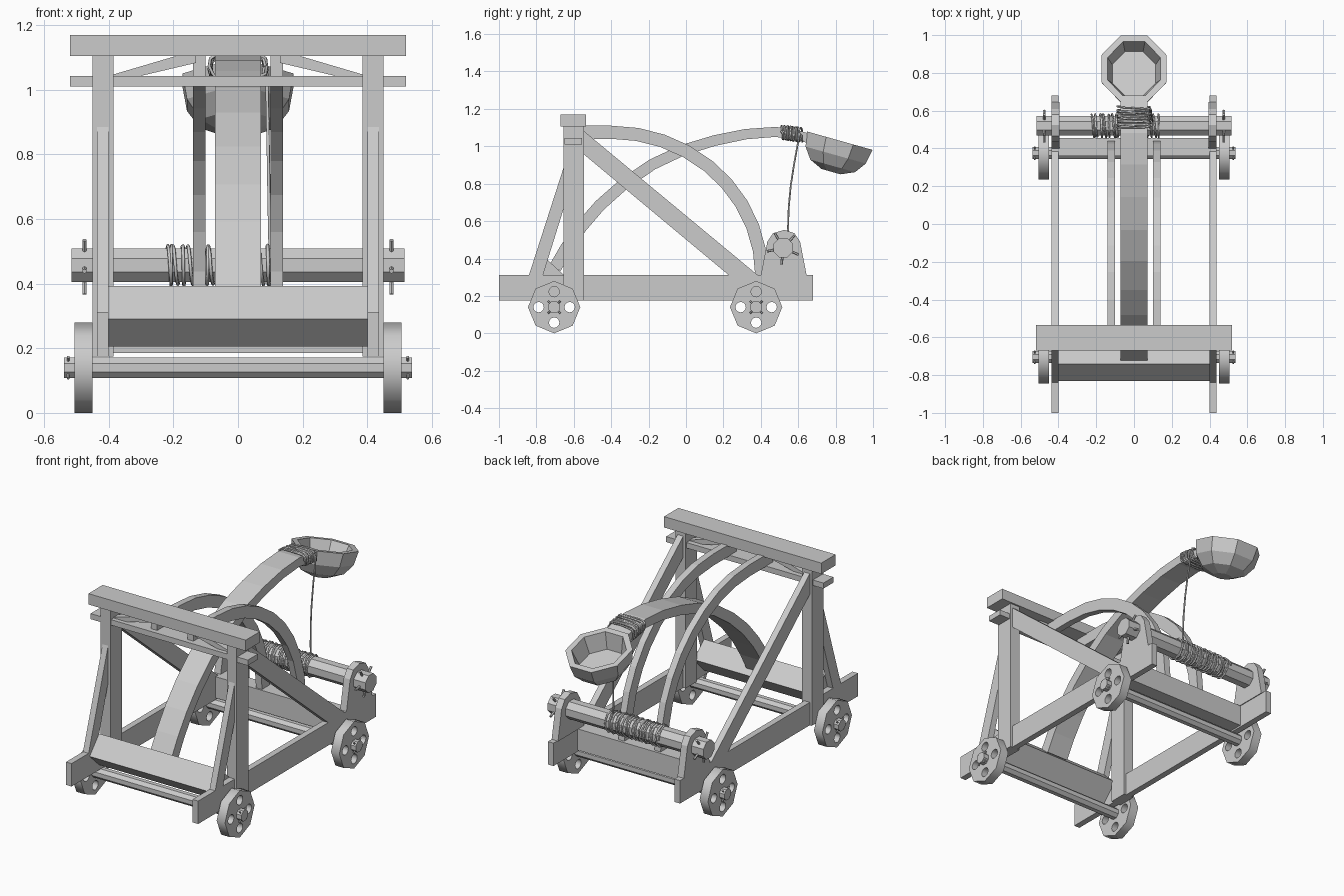
import bpy, bmesh, random
from math import sin, cos, pi, radians, copysign
from mathutils import Matrix, Vector

if "Cube" in bpy.data.objects:
    bpy.data.objects.remove(bpy.data.objects["Cube"])

random.seed(4)


def finish(name, bm):
    bmesh.ops.recalc_face_normals(bm, faces=bm.faces)
    me = bpy.data.meshes.new(name)
    bm.to_mesh(me)
    bm.free()
    ob = bpy.data.objects.new(name, me)
    bpy.context.collection.objects.link(ob)
    return ob


def prism(name, pts, a, b, axis='x'):
    """Extrude a profile: (y, z) points along x, or (x, z) points along y."""
    bm = bmesh.new()
    rings = []
    for t in (a, b):
        rings.append([bm.verts.new((t, u, v) if axis == 'x' else (u, t, v)) for u, v in pts])
    n = len(pts)
    bm.faces.new(rings[0])
    bm.faces.new(rings[1])
    for i in range(n):
        j = (i + 1) % n
        bm.faces.new((rings[0][i], rings[0][j], rings[1][j], rings[1][i]))
    return finish(name, bm)


def box(name, x0, x1, y0, y1, z0, z1):
    return prism(name, [(y0, z0), (y1, z0), (y1, z1), (y0, z1)], x0, x1)


def ring(n, r, y, z, turn=0.0):
    return [(y + r * cos(turn + 2 * pi * i / n), z + r * sin(turn + 2 * pi * i / n)) for i in range(n)]


def ribbon(name, outer, inner, x0, x1):
    """Bent plank between two (y, z) edge lines."""
    bm = bmesh.new()
    rows = [[bm.verts.new(c) for c in ((x0, *o), (x1, *o), (x1, *i), (x0, *i))]
            for o, i in zip(outer, inner)]
    for p, q in zip(rows, rows[1:]):
        for k in range(4):
            m = (k + 1) % 4
            bm.faces.new((p[k], p[m], q[m], q[k]))
    bm.faces.new(rows[0])
    bm.faces.new(rows[-1])
    return finish(name, bm)


def pegs(name, x, y, z, count, length, r, start):
    bm = bmesh.new()
    for i in range(count):
        rot = Matrix.Rotation(start + 2 * pi * i / count, 4, 'X')
        bmesh.ops.create_cone(bm, cap_ends=True, segments=6, radius1=r, radius2=r, depth=length,
                              matrix=Matrix.Translation((x, y, z)) @ rot @ Matrix.Translation((0, 0, length / 2)))
    return finish(name, bm)


def to_mesh(ob):
    bpy.context.collection.objects.link(ob)
    bpy.ops.object.select_all(action='DESELECT')
    ob.select_set(True)
    bpy.context.view_layer.objects.active = ob
    bpy.ops.object.convert(target='MESH')
    return bpy.context.object


def rope(name, pts, r=0.005):
    cu = bpy.data.curves.new(name, 'CURVE')
    cu.dimensions = '3D'
    cu.bevel_depth, cu.bevel_resolution, cu.use_fill_caps = r, 1, True
    sp = cu.splines.new('POLY')
    sp.points.add(len(pts) - 1)
    for p, c in zip(sp.points, pts):
        p.co = (*c, 1)
    to_mesh(bpy.data.objects.new(name, cu))


def wheel(name, x, y):
    cu = bpy.data.curves.new(name, 'CURVE')
    cu.dimensions, cu.fill_mode, cu.extrude = '2D', 'BOTH', 0.0275
    loops = [ring(8, 0.14, 0, 0)]
    loops += [ring(12, 0.028, 0.083 * cos(k * pi / 2), 0.083 * sin(k * pi / 2)) for k in range(4)]
    for loop in loops:
        sp = cu.splines.new('POLY')
        sp.points.add(len(loop) - 1)
        sp.use_cyclic_u = True
        for p, (u, v) in zip(sp.points, loop):
            p.co = (u, v, 0, 1)
    ob = bpy.data.objects.new(name, cu)
    # local x -> y, local y -> z, local z -> x
    ob.matrix_world = Matrix(((0, 0, 1, x), (1, 0, 0, y), (0, 1, 0, 0.14), (0, 0, 0, 1)))
    to_mesh(ob)


WY, WZ = 0.52, 0.457   # winch centre

# Arch edge lines, quarter ellipses with a short straight lead-in
def arc(ry, rz):
    return [(-0.62, 0.31 + rz)] + [(-0.40 + ry * sin(i * pi / 18), 0.31 + rz * cos(i * pi / 18)) for i in range(10)]

# Parts repeated on both sides
for s, side in ((-1, 'left'), (1, 'right')):
    a, b = 0.40 * s, 0.437 * s
    box(side + '_rail', a, b, -1.0, 0.68, 0.175, 0.312)
    box(side + '_post', 0.385 * s, 0.45 * s, -0.655, -0.545, 0.175, 1.105)
    prism(side + '_front_brace', [(-0.84, 0.31), (-0.765, 0.31), (-0.65, 0.68), (-0.65, 0.9)], a, b)
    prism(side + '_long_brace', [(-0.55, 1.085), (0.385, 0.31), (0.23, 0.31), (-0.55, 0.96)], a, b)
    prism(side + '_winch_support', [(0.40, 0.31), (0.645, 0.31), (0.61, 0.49), (0.58, 0.535),
                                    (0.525, 0.553), (0.465, 0.535), (0.435, 0.49)], 0.395 * s, 0.437 * s)
    ribbon(side + '_arch', arc(0.84, 0.80), arc(0.77, 0.73), 0.10 * s, 0.14 * s)
    prism(side + '_top_brace', [(0.40 * s, 1.043), (0.30 * s, 1.043), (0.13 * s, 1.083),
                                (0.13 * s, 1.105), (0.19 * s, 1.105)], -0.625, -0.585, 'y')
    pegs(side + '_winch_pegs', 0.475 * s, WY, WZ, 5, 0.09, 0.007, radians(30))
    for y, end in ((-0.705, 'front'), (0.375, 'rear')):
        wheel(f'{end}_{side}_wheel', 0.478 * s, y)
        pegs(f'{end}_{side}_axle_pegs', 0.525 * s, y, 0.14, 4, 0.047, 0.005, pi / 4)

# Cross members
box('top_beam', -0.52, 0.52, -0.67, -0.535, 1.105, 1.17)
box('lower_top_beam', -0.52, 0.52, -0.65, -0.555, 1.01, 1.043)
box('rear_beam', -0.40, 0.40, 0.36, 0.455, 0.185, 0.312)
prism('arm_base_beam', [(-0.83, 0.29), (-0.74, 0.392), (-0.645, 0.305), (-0.74, 0.205)], -0.40, 0.40)
for y, end in ((-0.705, 'front'), (0.375, 'rear')):
    prism(end + '_axle', ring(8, 0.034, y, 0.14, pi / 8), -0.538, 0.538)
prism('winch_drum', ring(8, 0.056, WY, WZ, pi / 8), -0.515, 0.515)

# Bent throwing arm
path = [Vector(p) for p in ((-0.70, 0.35), (-0.64, 0.455), (-0.56, 0.57), (-0.46, 0.685), (-0.33, 0.80),
                            (-0.18, 0.903), (-0.02, 0.978), (0.15, 1.03), (0.32, 1.065), (0.48, 1.077),
                            (0.60, 1.058), (0.665, 1.04))]
upper, lower = [], []
for i, p in enumerate(path):
    t = (path[min(i + 1, len(path) - 1)] - path[max(i - 1, 0)]).normalized()
    n = Vector((-t.y, t.x)) * (0.034 - 0.009 * i / (len(path) - 1))
    upper.append(tuple(p + n))
    lower.append(tuple(p - n))
ribbon('throwing_arm', upper, lower, -0.071, 0.071)

# Octagonal bowl: outside up to the rim, then down to the inner floor
bm = bmesh.new()
rows = []
for r, z in ((0.05, -0.172), (0.117, -0.14), (0.158, -0.08), (0.172, 0), (0.14, 0), (0.115, -0.10)):
    R = r / cos(pi / 8)
    rows.append([bm.verts.new((u, v * 1.06, z)) for u, v in ring(8, R, 0, 0, pi / 8)])
for p, q in zip(rows, rows[1:]):
    for i in range(8):
        j = (i + 1) % 8
        bm.faces.new((p[i], p[j], q[j], q[i]))
bm.faces.new(rows[0])
bm.faces.new(rows[-1])
bowl = finish('bowl', bm)
bowl.matrix_world = Matrix.Translation((0, 0.822, 1.03)) @ Matrix.Rotation(radians(-15.7), 4, 'X')

# Rope lashing round the arm tip, with its tail hanging down to the winch
pts = []
turns, step = 12, 16
for i in range(turns * step + 1):
    f, t = i / (turns * step), 2 * pi * i / step
    grow = random.uniform(0.96, 1.06)
    cx, cz = (copysign(abs(w) ** 0.5, w) for w in (cos(t), sin(t)))
    y = 0.51 + 0.105 * f + 0.012 * sin(t * 0.5 + 3 * f)
    pts.append((0.085 * grow * cx, y, 1.073 - 0.12 * max(0, y - 0.52) + 0.036 * grow * cz))
rope('arm_lashing', pts)
rope('hanging_rope', [(0.088, 0.61, 1.07), (0.09, 0.597, 1.01), (0.092, 0.577, 0.90), (0.094, 0.56, 0.79),
                      (0.096, 0.549, 0.67), (0.098, 0.545, 0.55), (0.10, 0.548, 0.50)])

# Rope wound on the winch drum
pts = []
turns, step = 26, 12
for i in range(turns * step + 1):
    f, t = i / (turns * step), 2 * pi * i / step
    r = 0.060 + random.uniform(-0.002, 0.003)
    pts.append((-0.225 + 0.36 * f + 0.008 * sin(t * 0.37), WY + r * cos(t), WZ + r * sin(t)))
rope('winch_rope', pts)
